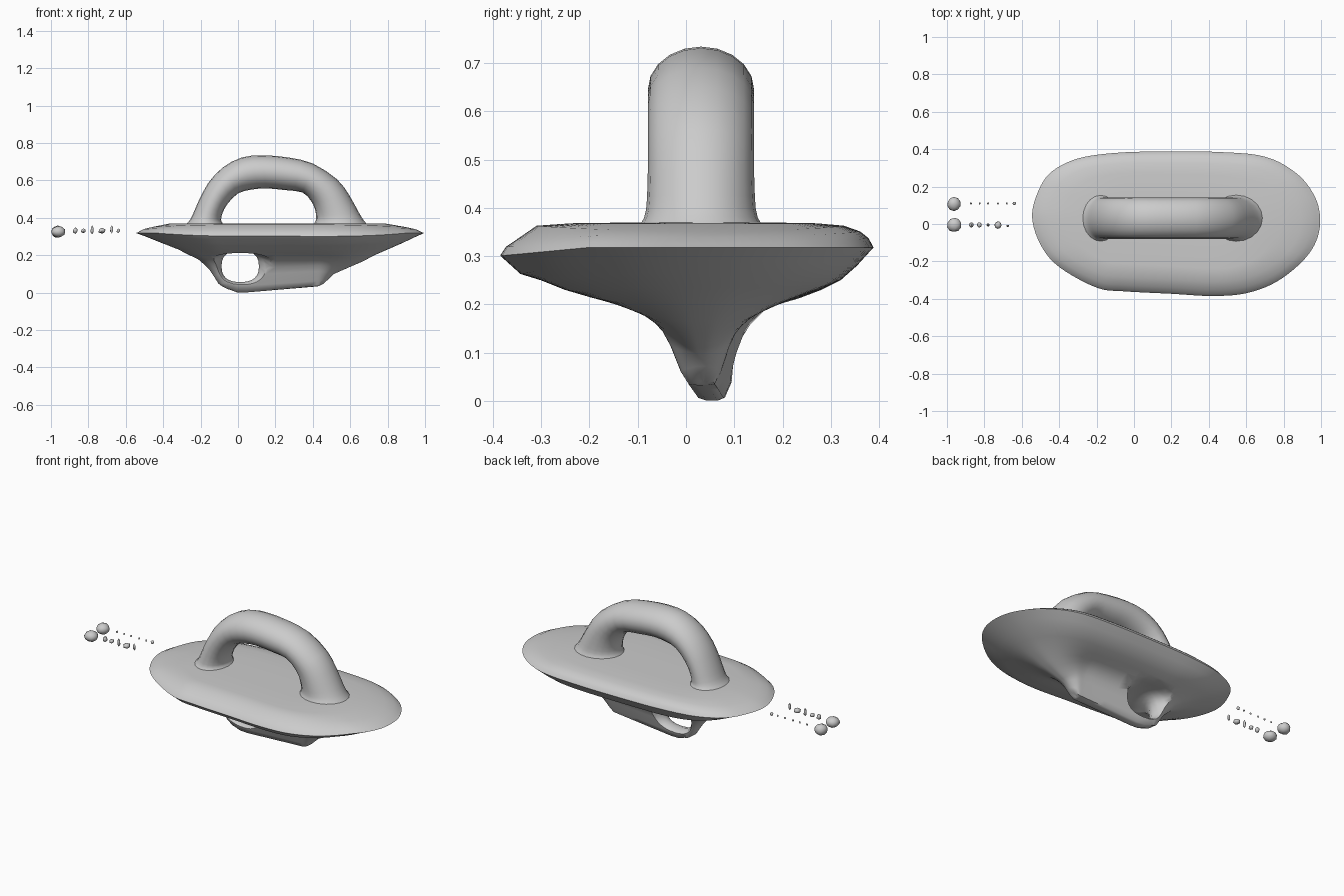
import bpy, bmesh, math, random
from mathutils import Vector

if "Cube" in bpy.data.objects:
    bpy.data.objects.remove(bpy.data.objects["Cube"])

random.seed(3)


def loft(name, rings):
    """Closed skin through a list of equal-length point rings, capped at both ends."""
    bm = bmesh.new()
    vs = [[bm.verts.new(p) for p in ring] for ring in rings]
    n = len(vs[0])
    for a, b in zip(vs, vs[1:]):
        for i in range(n):
            j = (i + 1) % n
            bm.faces.new((a[i], a[j], b[j], b[i]))
    caps = [bm.faces.new(vs[0]), bm.faces.new(vs[-1])]
    bmesh.ops.triangulate(bm, faces=caps)
    bmesh.ops.recalc_face_normals(bm, faces=bm.faces)
    me = bpy.data.meshes.new(name)
    bm.to_mesh(me)
    bm.free()
    ob = bpy.data.objects.new(name, me)
    bpy.context.collection.objects.link(ob)
    return ob


def smooth(ob, angle=40):
    bpy.ops.object.select_all(action='DESELECT')
    ob.select_set(True)
    bpy.context.view_layer.objects.active = ob
    bpy.ops.object.shade_smooth_by_angle(angle=math.radians(angle))


def catmull(p0, p1, p2, p3, t):
    return 0.5 * (2 * p1 + (p2 - p0) * t + (2 * p0 - 5 * p1 + 4 * p2 - p3) * t * t
                  + (3 * p1 - p0 - 3 * p2 + p3) * t ** 3)


def clamp(v):
    return min(max(v, 0.0), 1.0)


def interp(table, f):
    for (a, za), (b, zb) in zip(table, table[1:]):
        if f <= b:
            return za + (zb - za) * clamp((f - a) / (b - a))
    return table[-1][1]


# Disc outline seen from above
outline = [(0.995, 0.03), (0.965, 0.15), (0.87, 0.27), (0.70, 0.36), (0.45, 0.385), (0.15, 0.388),
           (-0.1, 0.38), (-0.3, 0.35), (-0.44, 0.28), (-0.51, 0.18), (-0.545, 0.04), (-0.50, -0.11),
           (-0.4, -0.23), (-0.2, -0.34), (-0.05, -0.36), (0.2, -0.373), (0.42, -0.385),
           (0.6, -0.37), (0.76, -0.31), (0.9, -0.2), (0.975, -0.09)]
pts = [Vector(p) for p in outline]
n = len(pts)
rim = [catmull(pts[i - 1], pts[i], pts[(i + 1) % n], pts[(i + 2) % n], k / 5)
       for i in range(n) for k in range(5)]

# Disc and keel: rim shrunk toward a short spine, height set by side and end profiles
side = [(0.03, 0.0), (0.07, 0.006), (0.11, 0.035), (0.16, 0.09), (0.20, 0.125), (0.25, 0.153),
        (0.33, 0.183), (0.42, 0.20), (0.55, 0.214), (0.68, 0.23), (0.8, 0.25), (0.9, 0.28)]
right_end = [(0, 0.0), (0.07, 0.02), (0.16, 0.075), (0.33, 0.135), (0.5, 0.19), (0.8, 0.265), (1, 0.32)]
left_end = [(0, 0.0), (0.1, 0.025), (0.2, 0.105), (0.3, 0.165), (0.5, 0.222), (0.8, 0.28), (1, 0.32)]
top = [(1.0, 0.318), (0.97, 0.337), (0.92, 0.351), (0.82, 0.363), (0.65, 0.368), (0.3, 0.37)]
rings = []
for k, (f, z) in enumerate(side + top):
    ring = []
    for p in rim:
        sx = min(max(p.x, -0.05), 0.42)
        cy = 0.06 - 0.025 * (sx + 0.05) / 0.47
        x, y = sx + (p.x - sx) * f, cy + (p.y - cy) * f
        wr, wl = clamp((p.x - 0.42) / 0.57) ** 2, clamp((-0.05 - p.x) / 0.49) ** 2
        zz = z
        if k < len(side):
            zz += wr * (interp(right_end, f) - z) + wl * (interp(left_end, f) - z)
            lift = 0.04 * (sx + 0.05) / 0.47 + 0.025 * clamp((0.03 - sx) / 0.08) ** 2
            zz += lift * clamp(1 - f * 2.5)
        elif f > 0.8 and f < 1:
            zz -= 0.012 * max(wr, wl)
        if f > 0.85:
            zz -= 0.017 * clamp((-0.2 - p.y) / 0.18)
        ring.append((x, y, zz))
    rings.append(ring)
low = min(p[2] for ring in rings for p in ring)
rings = [[(x, y, z - low * clamp(1 - z / 0.1)) for x, y, z in ring] for ring in rings]
body = loft("disc_body", rings)

# Flared cutter opening the loop under the disc
CY = 0.05
cut = []
for i in range(-8, 9):
    dy = i * 0.035
    g = 0.55 * min(abs(dy), 0.13) ** 2 / 0.08
    rx, bot, tp = 0.10 + g, 0.056 - g, 0.224 - 0.1 * g
    ring = []
    for j in range(24):
        a = 2 * math.pi * j / 24
        c, s = math.cos(a), math.sin(a)
        c, s = (math.copysign(abs(v) ** 0.8, v) for v in (c, s))
        ring.append((0.012 + rx * c, CY + dy, (bot + tp) / 2 + (tp - bot) / 2 * s))
    cut.append(ring)
cutter = loft("loop_cutter", cut)
mod = body.modifiers.new("loop_hole", 'BOOLEAN')
mod.operation, mod.object, mod.solver = 'DIFFERENCE', cutter, 'EXACT'
bpy.context.view_layer.objects.active = body
bpy.ops.object.modifier_apply(modifier=mod.name)
bpy.data.objects.remove(cutter)
smooth(body, 50)

# Arched handle: outer and inner edge of each section, half width in y
arch = [(-0.30, 0.345, -0.065, 0.345, 0.14), (-0.265, 0.378, -0.085, 0.375, 0.118),
        (-0.245, 0.41, -0.09, 0.39, 0.112), (-0.215, 0.48, -0.083, 0.425, 0.11),
        (-0.16, 0.585, -0.055, 0.475, 0.11), (-0.08, 0.67, 0.0, 0.53, 0.11),
        (0.02, 0.722, 0.07, 0.55, 0.11), (0.13, 0.734, 0.15, 0.557, 0.11),
        (0.27, 0.722, 0.25, 0.548, 0.11), (0.40, 0.69, 0.345, 0.535, 0.11),
        (0.53, 0.605, 0.39, 0.49, 0.11), (0.595, 0.52, 0.41, 0.45, 0.11),
        (0.645, 0.43, 0.418, 0.405, 0.112), (0.675, 0.382, 0.412, 0.376, 0.118),
        (0.71, 0.345, 0.39, 0.345, 0.14)]
secs = [Vector(s) for s in arch]
m = len(secs) - 1
fine = [catmull(secs[max(i - 1, 0)], secs[i], secs[i + 1], secs[min(i + 2, m)], t)
        for i in range(m) for t in (0, 0.5)] + [secs[-1]]
rings = []
for ox, oz, ix, iz, b in fine:
    ring = []
    for j in range(20):
        a = 2 * math.pi * j / 20
        c, s = math.cos(a) / 2, math.sin(a)
        ring.append(((ox + ix) / 2 + (ox - ix) * c, 0.031 + b * s, (oz + iz) / 2 + (oz - iz) * c))
    rings.append(ring)
smooth(loft("arched_handle", rings), 60)

# Two rows of loose pebbles: x, y, z, half sizes
pebbles = [(-0.963, 0.108, 0.325, 0.036, 0.038, 0.032), (-0.961, -0.005, 0.325, 0.038, 0.038, 0.03),
           (-0.87, -0.005, 0.331, 0.014, 0.015, 0.018), (-0.827, -0.005, 0.33, 0.014, 0.016, 0.013),
           (-0.78, -0.005, 0.334, 0.009, 0.01, 0.025), (-0.727, -0.006, 0.33, 0.021, 0.022, 0.016),
           (-0.675, -0.01, 0.338, 0.009, 0.006, 0.022), (-0.64, 0.11, 0.33, 0.01, 0.01, 0.012)]
pebbles += [(x, 0.11, 0.33, 0.006, 0.006, 0.007) for x in (-0.872, -0.825, -0.78, -0.727, -0.68)]
for i, (x, y, z, a, b, c) in enumerate(pebbles):
    bpy.ops.mesh.primitive_ico_sphere_add(subdivisions=2 if a > 0.03 else 1, radius=1, location=(x, y, z))
    ob = bpy.context.object
    ob.name = f"pebble_{i + 1}"
    for v in ob.data.vertices:
        v.co = [v.co[k] * (a, b, c)[k] * random.uniform(0.94, 1.06) for k in range(3)]
    smooth(ob, 50)
